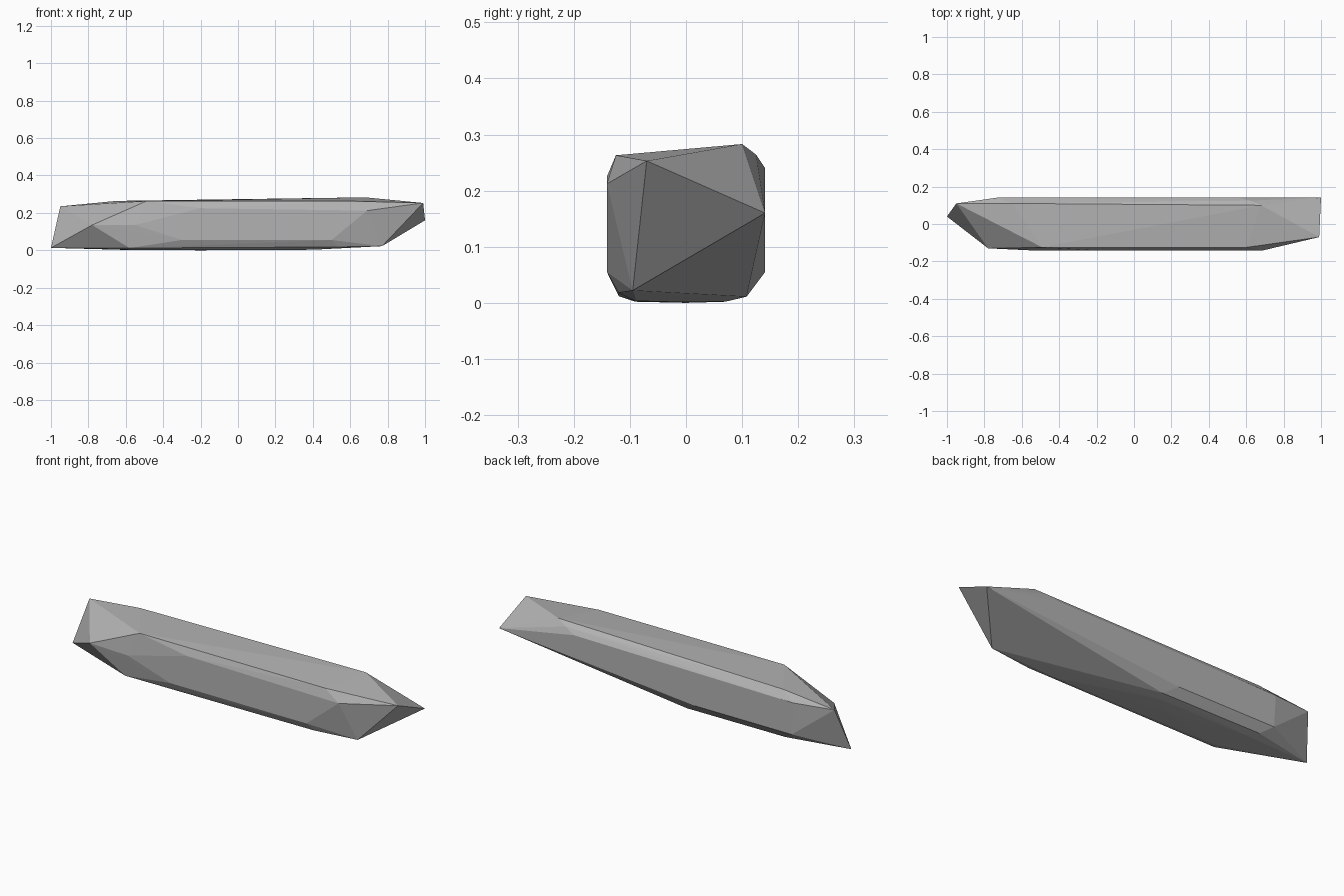
import bpy, bmesh

# Chiselled corners of the long stone bar, grouped by region
right_tip = [(0.99, -0.07, 0.253), (1.0, 0.141, 0.16), (0.77, -0.095, 0.022)]
left_tip = [(-1.0, 0.04, 0.013), (-0.95, 0.11, 0.235), (-0.78, -0.13, 0.135)]
top = [(-0.49, -0.125, 0.263), (0.6, -0.125, 0.263), (0.68, 0.10, 0.283),
       (-0.65, 0.11, 0.264)]
front = [(-0.2, -0.141, 0.225), (0.69, -0.141, 0.212), (0.5, -0.141, 0.055),
         (-0.3, -0.141, 0.055), (-0.55, -0.141, 0.135)]
back = [(0.62, 0.125, 0.264), (0.56, 0.141, 0.24), (-0.73, 0.141, 0.225),
        (-0.72, 0.141, 0.055), (-0.15, 0.141, 0.055)]
bottom = [(-0.58, -0.12, 0.012), (-0.55, -0.09, 0.002), (0.53, -0.12, 0.018),
          (0.4, -0.09, 0.003), (-0.08, 0.108, 0.011), (-0.1, 0.07, 0.002),
          (-0.66, 0.108, 0.013), (-0.6, 0.07, 0.002), (-0.2, 0.0, 0.0)]

# Wrap the corners in one faceted convex shell
bm = bmesh.new()
for p in right_tip + left_tip + top + front + back + bottom:
    bm.verts.new(p)
hull = bmesh.ops.convex_hull(bm, input=bm.verts[:])
loose = [v for v in bm.verts if not v.link_faces]
bmesh.ops.delete(bm, geom=loose, context='VERTS')
bmesh.ops.recalc_face_normals(bm, faces=bm.faces[:])

mesh = bpy.data.meshes.new("stone_bar")
bm.to_mesh(mesh)
bm.free()

# Plain grey stone
grey = bpy.data.materials.new("stone grey")
grey.diffuse_color = (0.45, 0.45, 0.45, 1)
mesh.materials.append(grey)
bar = bpy.data.objects.new("stone_bar", mesh)
bpy.context.collection.objects.link(bar)
